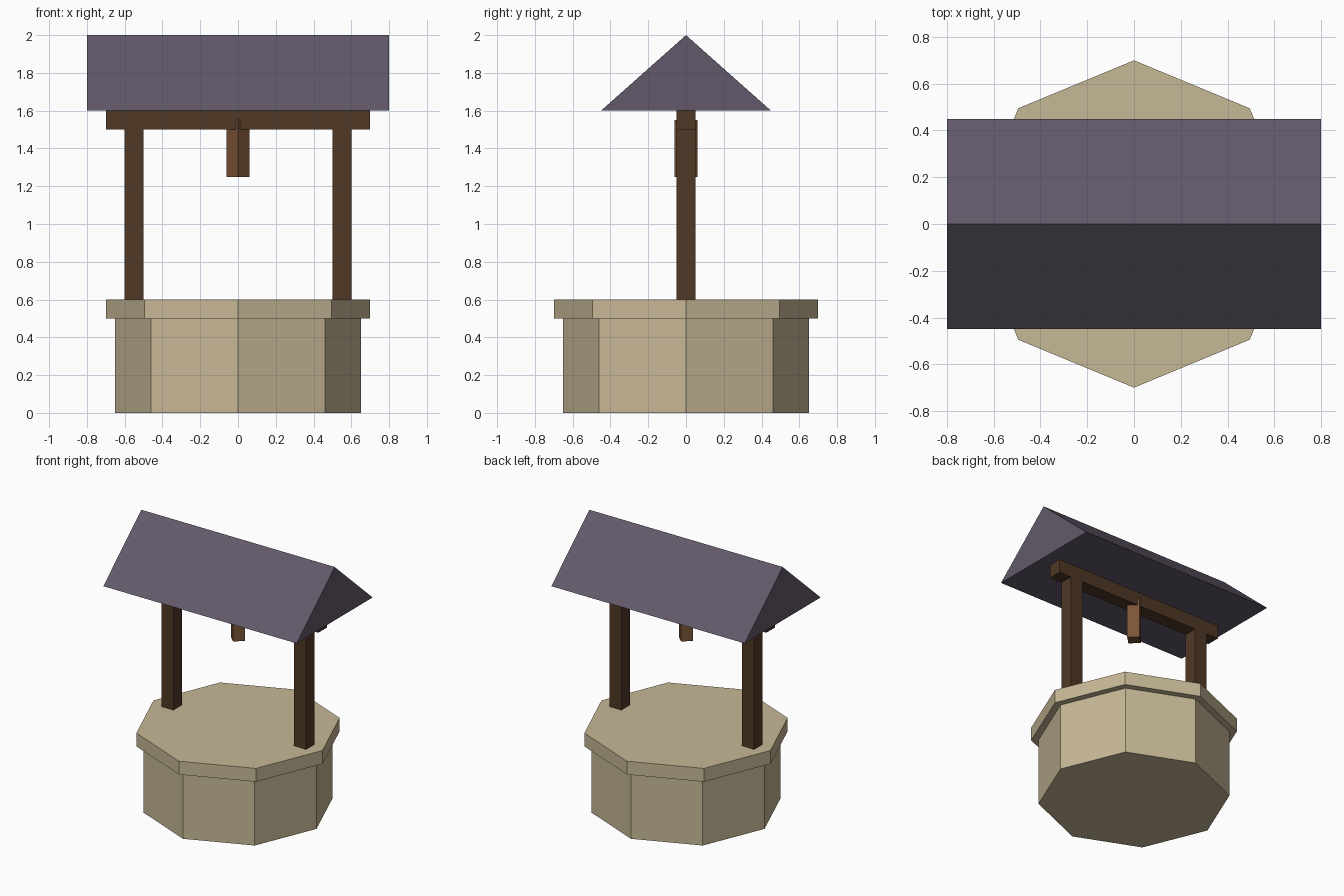
import bpy, bmesh, math

if "Cube" in bpy.data.objects:
    bpy.data.objects.remove(bpy.data.objects["Cube"])


def material(name, rgb):
    """Flat colour from 0-255 sRGB values."""
    def lin(c):
        c /= 255
        return c / 12.92 if c <= 0.04045 else ((c + 0.055) / 1.055) ** 2.4
    m = bpy.data.materials.new(name)
    m.diffuse_color = (*[lin(c) for c in rgb], 1)
    m.use_nodes = True
    m.node_tree.nodes["Principled BSDF"].inputs["Base Color"].default_value = m.diffuse_color
    return m


stone = material("sandy stone", (199, 184, 150))
wood = material("dark wood", (80, 56, 37))
bucket_wood = material("bucket wood", (124, 84, 55))
slate = material("purple slate", (98, 89, 106))


def finish(name, bm, mat):
    bmesh.ops.recalc_face_normals(bm, faces=bm.faces)
    mesh = bpy.data.meshes.new(name)
    bm.to_mesh(mesh)
    bm.free()
    mesh.materials.append(mat)
    bpy.context.collection.objects.link(bpy.data.objects.new(name, mesh))


def extrude(name, profile, vec, mat):
    """Closed solid from a flat profile swept along vec."""
    bm = bmesh.new()
    face = bm.faces.new([bm.verts.new(p) for p in profile])
    res = bmesh.ops.extrude_face_region(bm, geom=[face], use_keep_orig=True)
    verts = [g for g in res["geom"] if isinstance(g, bmesh.types.BMVert)]
    bmesh.ops.translate(bm, verts=verts, vec=vec)
    finish(name, bm, mat)


def prism(name, sides, radius, z0, z1, mat):
    """Upright regular prism with a corner on the +x axis."""
    ring = [(radius * math.cos(math.tau * i / sides),
             radius * math.sin(math.tau * i / sides), z0) for i in range(sides)]
    extrude(name, ring, (0, 0, z1 - z0), mat)


def box(name, x0, x1, half_y, z0, z1, mat):
    base = [(x0, -half_y, z0), (x1, -half_y, z0), (x1, half_y, z0), (x0, half_y, z0)]
    extrude(name, base, (0, 0, z1 - z0), mat)


# Octagonal stone wall and capped rim
prism("well_wall", 8, 0.65, 0, 0.5, stone)
prism("well_rim", 8, 0.70, 0.5, 0.6, stone)

# Posts and cross beam
for side, x in (("left", -0.55), ("right", 0.55)):
    box(side + "_post", x - 0.05, x + 0.05, 0.05, 0.6, 1.5, wood)
box("cross_beam", -0.7, 0.7, 0.05, 1.5, 1.6, wood)

# Four-sided bucket hanging corner-first through the beam
prism("bucket", 4, 0.06, 1.25, 1.55, bucket_wood)

# Gabled roof
extrude("roof", [(-0.8, -0.45, 1.6), (-0.8, 0.45, 1.6), (-0.8, 0, 2.0)], (1.6, 0, 0), slate)
